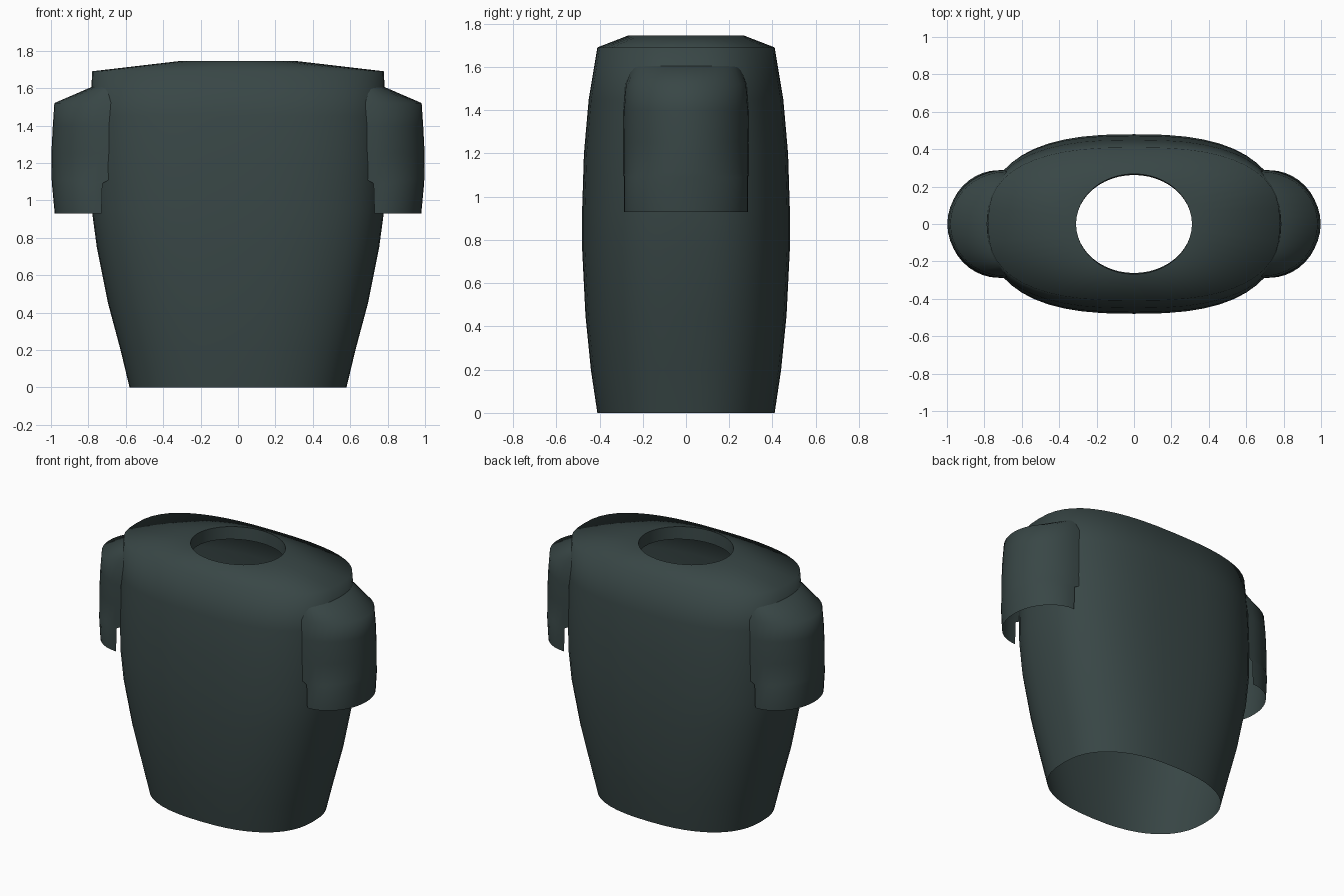
import bpy, math

cube = bpy.data.objects.get("Cube")
if cube:
    bpy.data.objects.remove(cube, do_unlink=True)

# One dark cloth colour
cloth = bpy.data.materials.new("dark_slate_cloth")
cloth.use_nodes = True
COLOR = (0.04, 0.062, 0.061, 1)
cloth.diffuse_color = COLOR
bsdf = next(n for n in cloth.node_tree.nodes if n.type == 'BSDF_PRINCIPLED')
bsdf.inputs["Base Color"].default_value = COLOR
bsdf.inputs["Roughness"].default_value = 0.8


def power(v, n):
    return math.copysign(abs(v) ** (2 / n), v)


def loft(name, rings, closed, crease):
    """Skin a stack of equal-length rings."""
    count = len(rings[0])
    verts = [p for ring in rings for p in ring]
    faces = []
    for r in range(len(rings) - 1):
        for i in range(count if closed else count - 1):
            a, b = r * count + i, r * count + (i + 1) % count
            faces.append((a, b, b + count, a + count))
    mesh = bpy.data.meshes.new(name)
    mesh.from_pydata(verts, [], faces)
    mesh.materials.append(cloth)
    obj = bpy.data.objects.new(name, mesh)
    bpy.context.collection.objects.link(obj)
    bpy.ops.object.select_all(action='DESELECT')
    obj.select_set(True)
    bpy.context.view_layer.objects.active = obj
    bpy.ops.object.shade_smooth_by_angle(angle=math.radians(crease))
    return obj


def oval(z, rx, ry, n, count=48):
    angles = [2 * math.pi * i / count for i in range(count)]
    return [(rx * power(math.cos(a), n), ry * power(math.sin(a), n), z)
            for a in angles]


# Torso: open hem, bulging body, sloped shoulders and a turned-in neck opening
body = [(0, .58, .41, 2.4), (.2, .628, .44, 2.45), (.45, .695, .465, 2.5),
        (.75, .755, .48, 2.6), (.95, .782, .48, 2.6), (1.2, .79, .472, 2.6),
        (1.45, .79, .45, 2.6), (1.69, .78, .41, 2.6),
        (1.745, .31, .268, 2), (1.66, .31, .262, 2)]
loft("shirt_torso", [oval(*level) for level in body], True, 88)

# Short sleeves: half tubes open below, closing into the shoulder
# (height, inner x, outer x, half depth)
sleeve = [(.93, .73, .98, .287), (1.09, .725, .995, .287), (1.11, .69, .996, .29),
          (1.25, .69, .998, .29), (1.4, .69, .99, .288), (1.52, .68, .982, .28),
          (1.605, .66, .785, .25)]
STEPS = 20
for side, label in ((1, "left"), (-1, "right")):
    rings = []
    for z, inner, outer, depth in sleeve:
        ring = []
        for i in range(STEPS + 1):
            a = math.pi * (i / STEPS - .5) * side
            ring.append((side * (inner + (outer - inner) * math.cos(a)),
                         depth * math.sin(a), z))
        rings.append(ring)
    loft(label + "_sleeve", rings, False, 80)
